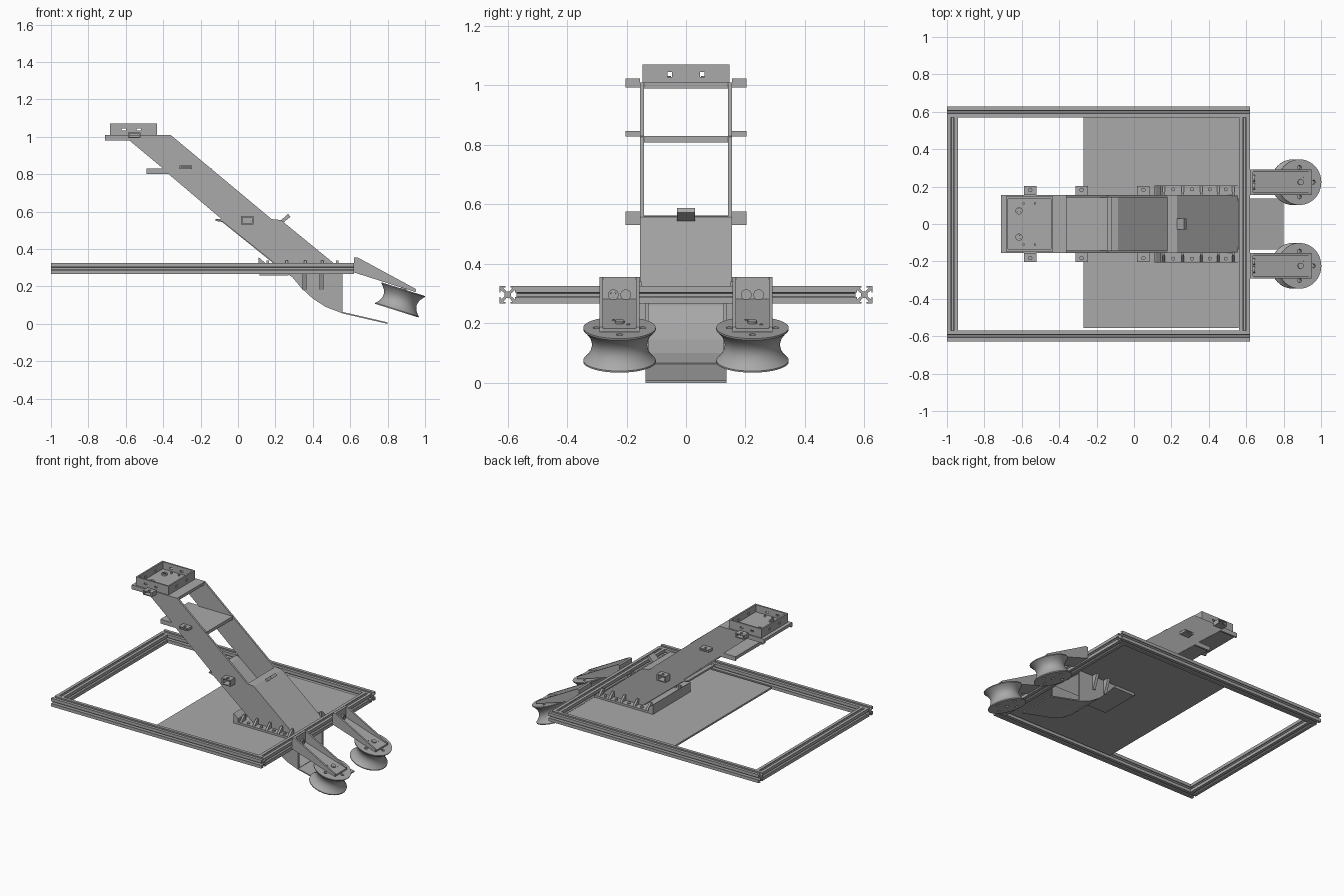
import bpy, bmesh, math
from mathutils import Matrix, Vector

old = bpy.data.objects.get("Cube")
if old:
    bpy.data.objects.remove(old, do_unlink=True)

GREY = (0.40, 0.40, 0.40, 1)
mat = bpy.data.materials.new("plain grey")
mat.use_nodes = True
mat.diffuse_color = GREY
mat.node_tree.nodes["Principled BSDF"].inputs["Base Color"].default_value = GREY


def finish(name, bm, smooth=False):
    bmesh.ops.recalc_face_normals(bm, faces=bm.faces)
    mesh = bpy.data.meshes.new(name)
    bm.to_mesh(mesh)
    bm.free()
    ob = bpy.data.objects.new(name, mesh)
    bpy.context.collection.objects.link(ob)
    mesh.materials.append(mat)
    if smooth:
        select(ob)
        bpy.ops.object.shade_smooth_by_angle(angle=math.radians(35))
    return ob


def select(ob):
    bpy.ops.object.select_all(action='DESELECT')
    ob.select_set(True)
    bpy.context.view_layer.objects.active = ob


def prism(name, pts, axis, lo, hi):
    """Extrude a 2D outline along an axis from lo to hi."""
    place = {'x': lambda a, b: (lo, a, b), 'y': lambda a, b: (a, lo, b), 'z': lambda a, b: (a, b, lo)}[axis]
    bm = bmesh.new()
    face = bm.faces.new([bm.verts.new(place(*p)) for p in pts])
    grown = bmesh.ops.extrude_face_region(bm, geom=[face])
    move = Vector([(hi - lo) * (axis == a) for a in 'xyz'])
    bmesh.ops.translate(bm, vec=move, verts=[v for v in grown['geom'] if isinstance(v, bmesh.types.BMVert)])
    return finish(name, bm)


def box(name, x0, x1, y0, y1, z0, z1):
    return prism(name, [(x0, y0), (x1, y0), (x1, y1), (x0, y1)], 'z', z0, z1)


def sheet(name, path, thick, half, y=0):
    """Bent sheet following an x-z path, thickened upward."""
    return prism(name, path + [(a, b + thick) for a, b in reversed(path)], 'y', y - half, y + half)


def cylinders(name, places, radius, depth, turn=Matrix()):
    bm = bmesh.new()
    for p in places:
        bmesh.ops.create_cone(bm, cap_ends=True, segments=24, radius1=radius, radius2=radius,
                              depth=depth, matrix=Matrix.Translation(p) @ turn)
    return finish(name, bm, True)


def cut(ob, cutter):
    mod = ob.modifiers.new("cut", 'BOOLEAN')
    mod.operation, mod.object, mod.solver = 'DIFFERENCE', cutter, 'EXACT'
    select(ob)
    bpy.ops.object.modifier_apply(modifier=mod.name)
    bpy.data.objects.remove(cutter, do_unlink=True)


# Slotted frame rails
H = 0.029
RAIL_Z = 0.296
quarter = [(H, -H), (H, -.008), (.024, -.008), (.024, -.016), (.011, -.005),
           (.011, .005), (.024, .016), (.024, .008), (H, .008)]
section = []
for k in range(4):
    c, s = round(math.cos(k * math.pi / 2)), round(math.sin(k * math.pi / 2))
    section += [(a * c - b * s, a * s + b * c) for a, b in quarter]
for side, word in ((1, "left"), (-1, "right")):
    prism("long_rail_" + word, [(a + side * .599, b + RAIL_Z) for a, b in section], 'x', -1, .62)
for x, word in ((-.97, "rear"), (.59, "front")):
    prism("cross_rail_" + word, [(a + x, b + RAIL_Z) for a, b in section], 'y', -.57, .57)

# Deck plate, notched for the chute
prism("deck_plate", [(-.27, -.556), (.56, -.556), (.56, -.138), (.25, -.138), (.25, .138),
                     (.56, .138), (.56, .57), (-.27, .57)], 'z', .276, .288)

# Leaning arm: side walls, cover, shelves and lower channel
wall = [(-.71, .98), (-.71, 1.01), (-.36, 1.01), (.18, .56), (.23, .555), (.56, .285), (.25, .28),
        (-.08, .545), (-.12, .558), (-.09, .562), (-.37, .80), (-.49, .80), (-.49, .83), (-.40, .83), (-.58, .98)]
curve = [(.25, .275), (.29, .25), (.34, .19), (.40, .135), (.47, .09), (.56, .056)]
for side, word in ((1, "left"), (-1, "right")):
    prism("arm_wall_" + word, wall, 'y', side * .142, side * .155)
    prism("channel_wall_" + word, curve + [(.56, .29), (.25, .29)], 'y', side * .126, side * .138)
sheet("arm_cover", [(.18, .548), (.23, .543), (.56, .273)], .012, .155)
sheet("arm_floor", [(-.12, .55), (-.085, .545), (.25, .275)], .012, .142)
sheet("channel_floor", curve, .010, .138)
sheet("outlet_lip", [(.55, .058), (.80, 0)], .008, .137)
box("middle_shelf", -.49, -.14, -.155, .155, .808, .83)
box("top_shelf", -.71, -.36, -.155, .155, .99, 1.01)
prism("cover_hook", [(.225, .55), (.24, .54), (.28, .572), (.268, .588)], 'y', -.03, .03)

# Open tray on the top shelf
tray = box("top_tray", -.685, -.432, -.146, .146, 1.008, 1.07)
cut(tray, box("tray_hollow", -.674, -.443, -.135, .135, 1.02, 1.1))
for y in (-.055, .055):
    cut(tray, box("tray_port", -.8, -.3, y - .008, y + .008, 1.028, 1.045))
for x in (-.61, -.53):
    cut(tray, box("tray_slot", x - .012, x + .012, -.3, .3, 1.034, 1.044))
for y in (-.07, .07):
    post = cylinders("tray_post", [(-.615, y, 1.024)], .019, .016)
    cut(post, cylinders("post_bore", [(-.615, y, 1.034)], .010, .02))
cylinders("tray_pins", [(x, y, 1.024) for x in (-.59, -.53) for y in (-.11, .11)], .006, .012)

# Side lugs, base flange and gussets
for side, word in ((1, "left"), (-1, "right")):
    inner, outer = sorted((side * .154, side * .203))
    for x, z, tall in ((.05, .553, .045), (-.28, .838, .018), (-.555, 1.008, .03)):
        lug = box("lug_" + word, x - .034, x + .034, inner, outer, z - tall / 2, z + tall / 2)
        cut(lug, box("lug_hollow", x - .025, x + .025, -.3, .3, z - tall / 2 + .007, z + tall / 2 - .006))
        cut(lug, cylinders("lug_hole", [(x, side * .182, z + tall / 2)], .009, tall))
    box("base_flange_" + word, .11, .56, *sorted((side * .15, side * .207)), .288, .302)
    for x in (.16, .26, .36, .45, .53):
        prism("upper_gusset_" + word, [(side * .15, .34), (side * .165, .34), (side * .205, .30), (side * .15, .30)],
              'x', x - .007, x + .007)
    cylinders("flange_bolts_" + word, [(x, side * .185, .305) for x in (.21, .31, .405, .49)], .010, .012)
    for x in (.355, .446):
        prism("lower_gusset_" + word, [(side * .135, .18), (side * .145, .18), (side * .18, .276), (side * .135, .276)],
              'x', x - .010, x + .010)
box("base_flange_rear", .11, .25, -.15, .15, .288, .302)
prism("flange_rim", [(.11, .30), (.11, .355), (.118, .35), (.145, .326), (.145, .30)], 'y', -.207, .207)
box("under_flange", .115, .27, -.14, .14, .258, .277)

# Tilted waisted rollers in wedge brackets
TILT = Matrix.Rotation(math.radians(17.5), 4, 'Y')
bracket = [(.62, .355), (.64, .355), (.95, .187), (.95, .17), (.62, .275)]
for side, word in ((1, "left"), (-1, "right")):
    y = side * .2235
    pose = Matrix.Translation((.867, y, .128)) @ TILT
    bm = bmesh.new()
    rim = [(.093 + .029 * abs(t / 8) ** 2, t * .0068) for t in range(-8, 9)]
    outline = [(.012, -.060), (.122, -.060)] + rim + [(.122, .060), (.012, .060)]
    verts = [bm.verts.new((r, 0, z)) for r, z in outline]
    edges = [bm.edges.new((a, b)) for a, b in zip(verts, verts[1:] + verts[:1])]
    bmesh.ops.spin(bm, geom=verts + edges, cent=(0, 0, 0), axis=(0, 0, 1), angle=math.tau, steps=64, use_duplicate=False)
    bmesh.ops.remove_doubles(bm, verts=bm.verts, dist=1e-5)
    roller = finish("roller_" + word, bm)
    spots = [(.078 * math.cos(k * math.pi / 2), .078 * math.sin(k * math.pi / 2), z)
             for k in range(4) for z in (-.06, .06)]
    cut(roller, cylinders("roller_holes", spots, .011, .05))
    roller.data.transform(pose)
    select(roller)
    bpy.ops.object.shade_smooth_by_angle(angle=math.radians(35))
    for edge in (-.0615, .0615):
        prism("bracket_side_" + word, bracket, 'y', y + edge - .006, y + edge + .006)
    prism("bracket_floor_" + word, [(.62, .275), (.95, .17), (.952, .182), (.62, .288)], 'y', y - .06, y + .06)
    box("bracket_back_" + word, .62, .637, y - .0675, y + .0675, .275, .355)
    turn = Matrix.Rotation(math.pi / 2, 4, 'Y')
    for dy in (-.021, .021):
        bolt = cylinders("bracket_bolt_" + word, [(.64, y + dy, .296)], .018, .012, turn)
        cut(bolt, cylinders("bolt_socket", [(.648, y + dy, .296)], .009, .014, turn))
    axle = cylinders("axle_bolt_" + word, [(0, 0, .07)], .016, .03)
    axle.data.transform(pose)
    pins = cylinders("bracket_pins_" + word, [(-.03, -.02, .073), (.02, .03, .073)], .006, .012)
    pins.data.transform(pose)
